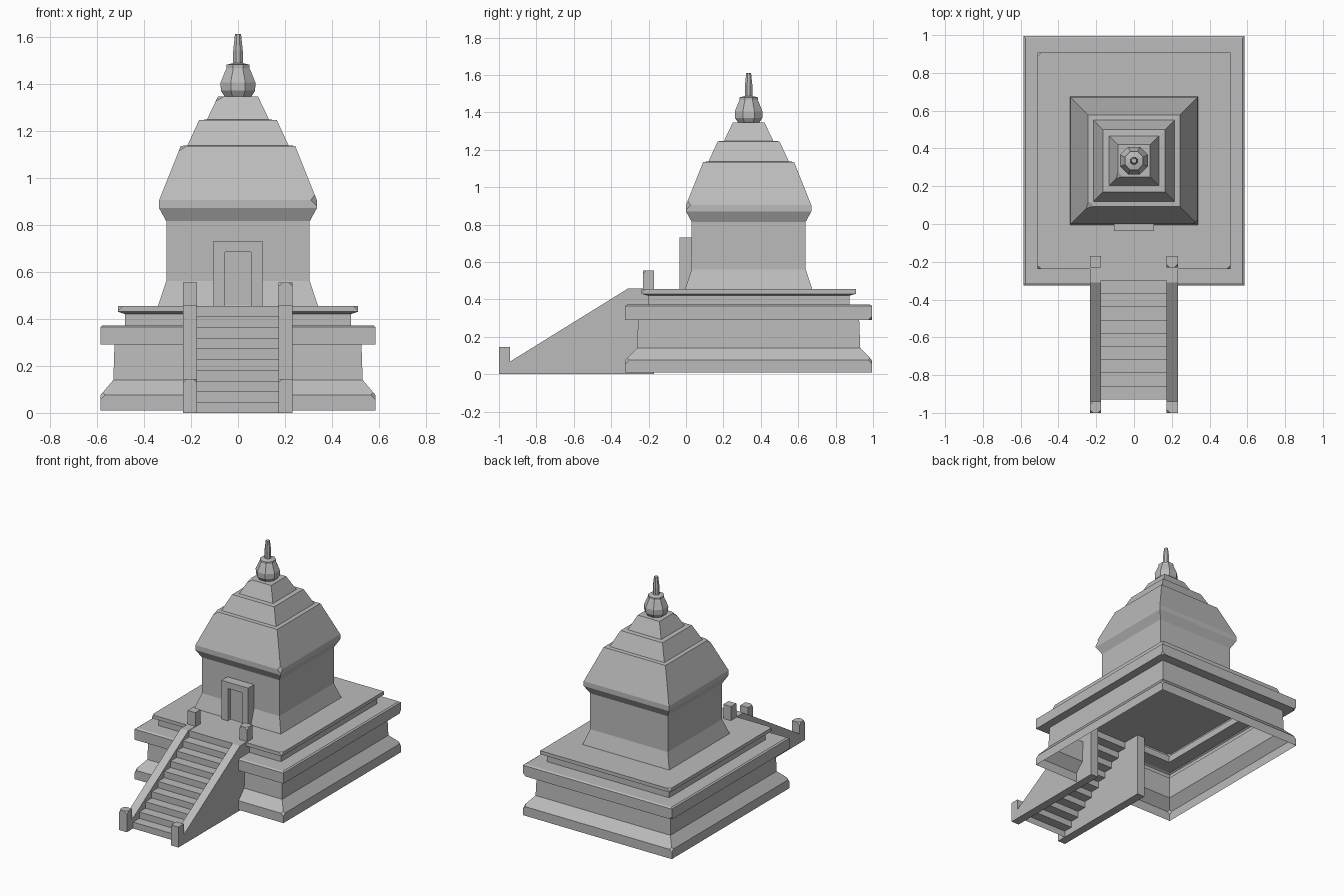
import bpy, bmesh, math, random
from mathutils import Vector

cube = bpy.data.objects.get("Cube")
if cube:
    bpy.data.objects.remove(cube)
random.seed(4)

stone = bpy.data.materials.new("grey stone")
stone.use_nodes = True
stone.diffuse_color = (0.5, 0.5, 0.5, 1)
stone.node_tree.nodes["Principled BSDF"].inputs["Base Color"].default_value = (0.5, 0.5, 0.5, 1)

CY = 0.335  # centre of the shrine along y


def finish(name, bm, normals=True):
    if normals:
        bmesh.ops.recalc_face_normals(bm, faces=bm.faces[:])
    mesh = bpy.data.meshes.new(name)
    bm.to_mesh(mesh)
    bm.free()
    mesh.materials.append(stone)
    ob = bpy.data.objects.new(name, mesh)
    bpy.context.collection.objects.link(ob)
    return ob


def loft(rings, sides=4, cap_bottom=False):
    """Stack rings of (half width x, half depth y, z) about the shrine axis."""
    bm = bmesh.new()
    k = 1 / math.cos(math.pi / 4) if sides == 4 else 1
    loops = []
    for hx, hy, z in rings:
        angles = [2 * math.pi * (i + 0.5) / sides for i in range(sides)]
        loops.append([bm.verts.new((k * hx * math.cos(a), CY + k * hy * math.sin(a), z)) for a in angles])
    for low, high in zip(loops, loops[1:]):
        for i in range(sides):
            j = (i + 1) % sides
            bm.faces.new((low[i], low[j], high[j], high[i]))
    bm.faces.new(loops[-1])
    if cap_bottom:
        bm.faces.new(loops[0][::-1])
    return bm, loops


def chip(bm, verts, size):
    """Knock off the given corners."""
    for v in verts:
        bmesh.ops.bevel(bm, geom=[v], offset=size, affect='VERTICES', segments=1, profile=0.5)


def extrude_profile(points, x0, x1):
    """Closed (y, z) outline made solid between x0 and x1."""
    bm = bmesh.new()
    face = bm.faces.new([bm.verts.new((x0, y, z)) for y, z in points])
    side = bmesh.ops.extrude_face_region(bm, geom=[face])["geom"]
    bmesh.ops.translate(bm, vec=(x1 - x0, 0, 0), verts=[g for g in side if isinstance(g, bmesh.types.BMVert)])
    return bm


# Moulded plinth: open underneath, with a gap in front for the staircase
plinth = [(0, 0.01), (0, 0.075), (0.055, 0.14), (0.06, 0.29), (0, 0.29), (0, 0.365),
          (0.01, 0.372), (0.105, 0.372), (0.105, 0.42), (0.075, 0.43), (0.075, 0.455)]
bm, loops = loft([(0.585 - d, 0.66 - d * 1.15, z) for d, z in plinth])
corners = [v for i in (1, 4, 10) for v in loops[i] if random.random() < 0.6]
chip(bm, corners, 0.02)
bmesh.ops.recalc_face_normals(bm, faces=bm.faces[:])
for co, no in (((0.2, 0, 0), (1, 0, 0)), ((-0.2, 0, 0), (1, 0, 0)), ((0, -0.195, 0), (0, 1, 0))):
    bmesh.ops.bisect_plane(bm, geom=bm.verts[:] + bm.edges[:] + bm.faces[:], plane_co=co, plane_no=no)
gap = []
for f in bm.faces:
    c = f.calc_center_median()
    if abs(c.x) < 0.2 and c.y < -0.195:
        gap.append(f)
bmesh.ops.delete(bm, geom=gap, context='FACES')
finish("plinth", bm, normals=False)

# Tower with flared foot, cornice and tiered roof
tower = [(0.34, 0.455), (0.305, 0.56), (0.305, 0.815), (0.335, 0.87), (0.335, 0.905),
         (0.243, 1.135), (0.215, 1.137), (0.165, 1.245), (0.132, 1.247), (0.085, 1.345)]
bm, loops = loft([(h, h, z) for h, z in tower])
chip(bm, [loops[4][3], loops[5][2], loops[9][2]], 0.025)
finish("tower", bm)

# Octagonal finial: pot, lip and spike
pot = [(0.058, 1.34), (0.079, 1.37), (0.08, 1.405), (0.058, 1.455), (0.053, 1.465), (0.053, 1.48),
       (0.022, 1.487), (0.022, 1.54), (0.014, 1.61)]
bm, loops = loft([(r, r, z) for r, z in pot], sides=8)
finish("finial", bm)

# Door surround, an arch-shaped band with a recessed panel
bm = bmesh.new()
arch = [(-0.105, 0.455), (-0.105, 0.73), (0.105, 0.73), (0.105, 0.455),
        (0.055, 0.455), (0.055, 0.685), (-0.055, 0.685), (-0.055, 0.455)]
face = bm.faces.new([bm.verts.new((x, -0.036, z)) for x, z in arch])
out = bmesh.ops.extrude_face_region(bm, geom=[face])["geom"]
bmesh.ops.translate(bm, vec=(0, 0.08, 0), verts=[g for g in out if isinstance(g, bmesh.types.BMVert)])
finish("door_surround", bm)

bm = bmesh.new()
bm.faces.new([bm.verts.new((x, -0.004, z)) for x, z in arch[4:]][::-1])
finish("door_panel", bm, normals=False)

# Stair side walls with a newel post at each end
wall = [(-1, 0), (-1, 0.145), (-0.94, 0.145), (-0.94, 0.068), (-0.31, 0.458), (-0.23, 0.458),
        (-0.23, 0.555), (-0.17, 0.555), (-0.17, 0)]
for name, x in (("left", 0.172), ("right", -0.234)):
    bm = extrude_profile(wall, x, x + 0.06)
    tops = [v for v in bm.verts if v.co.z > 0.54 or (v.co.y < -0.93 and v.co.z > 0.14)]
    chip(bm, random.sample(tops, 3), 0.018)
    finish(name + "_stair_wall", bm)

# Staircase: one folded sheet of risers and treads
STEPS, RUN, RISE = 10, 0.07, 0.0455
path = [(-0.93, 0)]
for i in range(STEPS):
    y = -0.93 + i * RUN
    path += [(y, (i + 1) * RISE), (y + RUN, (i + 1) * RISE)]
path[-1] = (-0.19, STEPS * RISE)
bm = bmesh.new()
rows = [[bm.verts.new((x, y, z)) for x in (-0.178, 0.178)] for y, z in path]
for a, b in zip(rows, rows[1:]):
    bm.faces.new((a[0], a[1], b[1], b[0]))
finish("stairs", bm, normals=False)
